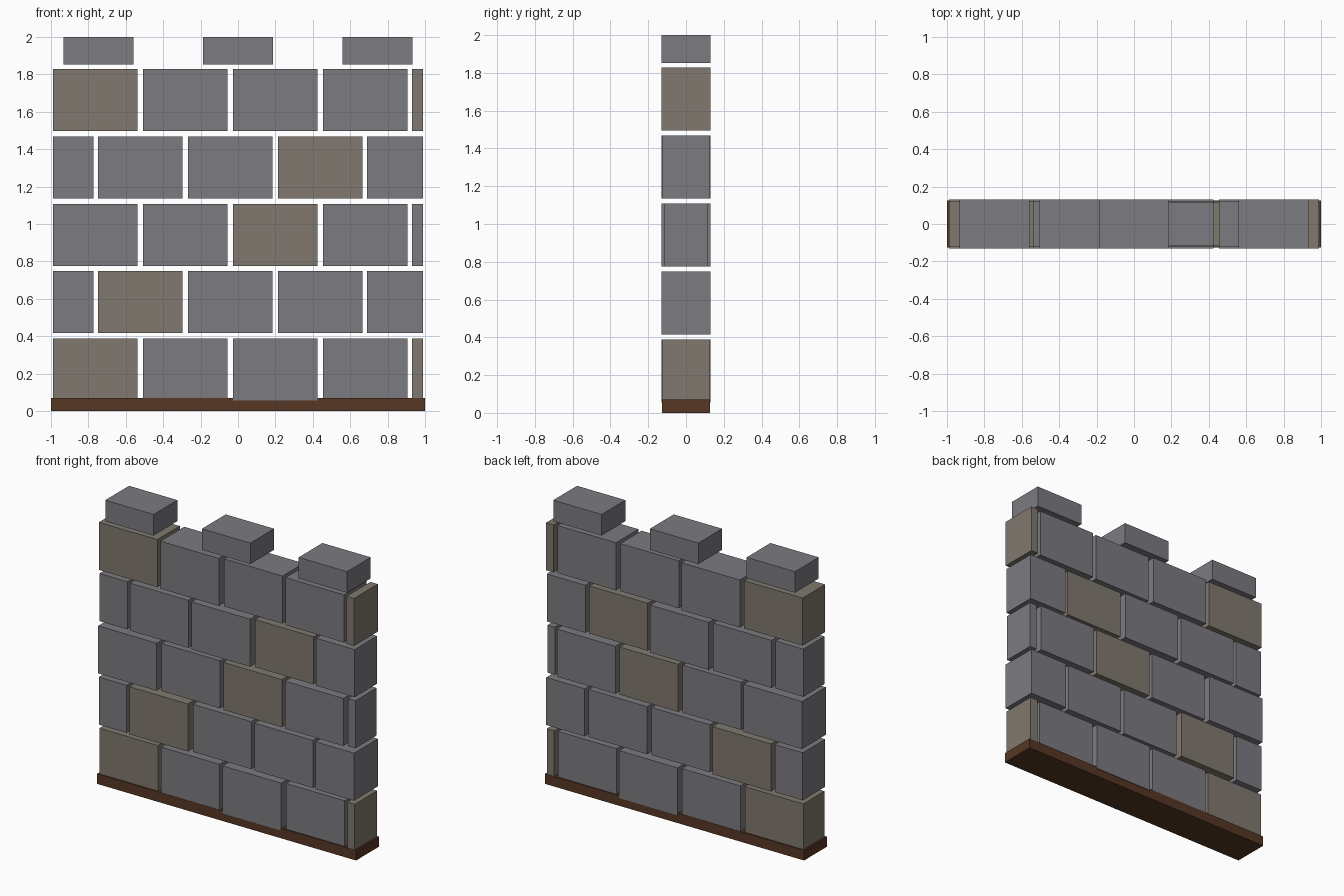
import bpy

if "Cube" in bpy.data.objects:
    bpy.data.objects.remove(bpy.data.objects["Cube"])


def make_material(name, rgb):
    mat = bpy.data.materials.new(name)
    mat.diffuse_color = (*rgb, 1.0)
    mat.use_nodes = True
    mat.node_tree.nodes["Principled BSDF"].inputs["Base Color"].default_value = mat.diffuse_color
    return mat


def box(name, x0, x1, half_depth, z0, z1, mat):
    bpy.ops.mesh.primitive_cube_add(size=1, location=((x0 + x1) / 2, 0, (z0 + z1) / 2))
    obj = bpy.context.object
    obj.name = name
    obj.scale = (x1 - x0, 2 * half_depth, z1 - z0)
    bpy.ops.object.transform_apply(location=False, rotation=False, scale=True)
    obj.data.materials.append(mat)
    return obj


grey = make_material("grey_stone", (0.20, 0.197, 0.216))
tan = make_material("tan_stone", (0.214, 0.19, 0.156))
brown = make_material("brown_earth", (0.094, 0.038, 0.017))

# Base strip
box("base", -1, 1, 0.126, 0, 0.07, brown)

# Running-bond courses; end blocks are clipped to the wall ends
EDGE, PITCH, WIDTH = 0.988, 0.4807, 0.4515
ROW_PITCH, BLOCK_HEIGHT = 0.36, 0.332
HALF_DEPTHS = (0.117, 0.124, 0.131)
for row in range(5):
    start = -EDGE - (row % 2) * PITCH / 2
    z = 0.056 + row * ROW_PITCH
    for i in range(5):
        left = start + i * PITCH
        right = left + WIDTH
        # Clipped blocks sit slightly closer to their neighbour
        if left < -EDGE - 0.01:
            left, right = -EDGE, right + 0.004
        elif right > EDGE + 0.01:
            left, right = left - 0.004, EDGE
        box(f"block_{row}_{i}", left, right, HALF_DEPTHS[(row + i) % 3],
            z, z + BLOCK_HEIGHT, tan if (i - row) % 4 == 0 else grey)

# Battlement stones
for i in range(3):
    centre = (i - 1) * 0.7467
    box(f"battlement_{i}", centre - 0.1867, centre + 0.1867, 0.131, 1.853, 2.0, grey)
